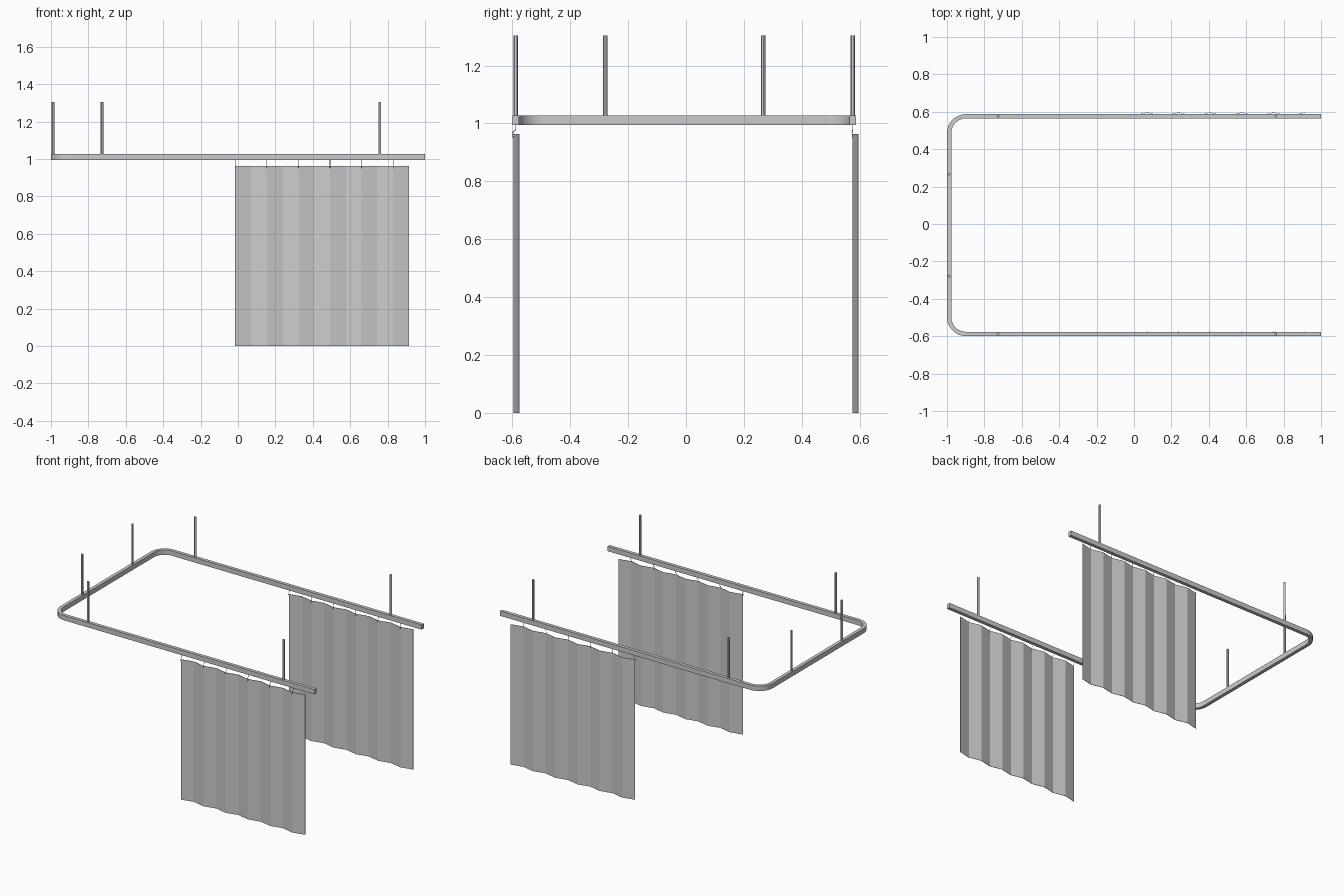
import bpy, bmesh, math
from mathutils import Vector

if "Cube" in bpy.data.objects:
    bpy.data.objects.remove(bpy.data.objects["Cube"])

Y_OFF = -0.006               # rail is slightly off the curtain centre line
RAIL_W, RAIL_Z0, RAIL_Z1 = 0.023, 0.995, 1.028
RAIL_Y = 0.582               # rail centre line half width
RAIL_X = -0.9885             # centre line of the cross run
ROD_TOP = 1.304


def add_object(name, bm):
    bmesh.ops.recalc_face_normals(bm, faces=bm.faces)
    mesh = bpy.data.meshes.new(name)
    bm.to_mesh(mesh)
    bm.free()
    ob = bpy.data.objects.new(name, mesh)
    bpy.context.collection.objects.link(ob)
    return ob


# U-shaped rail: rectangular section swept along a rounded path
def make_rail(radius=0.09, steps=7):
    path = [(1.0, -RAIL_Y, 0, -1)]
    for sy, a0 in ((-1, 270), (1, 180)):
        cx, cy = RAIL_X + radius, sy * (RAIL_Y - radius)
        for i in range(steps + 1):
            a = math.radians(a0 - 90 * i / steps)
            path.append((cx + radius * math.cos(a), cy + radius * math.sin(a),
                         math.cos(a), math.sin(a)))
    path.append((1.0, RAIL_Y, 0, 1))
    bm = bmesh.new()
    h = RAIL_W / 2
    section = [(-h, RAIL_Z0), (h, RAIL_Z0), (h, RAIL_Z1), (-h, RAIL_Z1)]
    rings = [[bm.verts.new((x + nx * o, y + ny * o + Y_OFF, z)) for o, z in section]
             for x, y, nx, ny in path]
    for a, b in zip(rings, rings[1:]):
        for i in range(4):
            j = (i + 1) % 4
            bm.faces.new((a[i], a[j], b[j], b[i]))
    bm.faces.new(rings[0])
    bm.faces.new(rings[-1])
    add_object("curtain_rail", bm)


# Ceiling rod
def make_rod(name, x, y):
    z0 = RAIL_Z1 - 0.004
    bm = bmesh.new()
    bmesh.ops.create_cone(bm, cap_ends=True, segments=12, radius1=0.0075,
                          radius2=0.0075, depth=ROD_TOP - z0)
    bmesh.ops.translate(bm, verts=bm.verts, vec=(x, y + Y_OFF, (z0 + ROD_TOP) / 2))
    ob = add_object(name, bm)
    bpy.context.view_layer.objects.active = ob
    ob.select_set(True)
    bpy.ops.object.shade_smooth_by_angle()
    ob.select_set(False)


# Pleated curtain sheet: pleats alternate front and back
PLEATS = [-0.015 + 0.0845 * i for i in range(12)]


def make_curtain(name, y):
    bm = bmesh.new()
    cols = []
    for i, x in enumerate(PLEATS):
        yy = y + (0.0095 if i % 2 else -0.0095)
        cols.append([bm.verts.new((x, yy, z)) for z in (0, 0.963)])
    for a, b in zip(cols, cols[1:]):
        bm.faces.new((a[0], b[0], b[1], a[1]))
    ob = add_object(name, bm)
    mod = ob.modifiers.new("thickness", 'SOLIDIFY')
    mod.thickness, mod.offset = 0.002, 0


# Wire hooks on the front pleats
def make_hooks(name, rail_y, y):
    curve = bpy.data.curves.new(name, 'CURVE')
    curve.dimensions = '3D'
    curve.bevel_depth, curve.bevel_resolution = 0.0015, 0
    curve.use_fill_caps = True
    for x in PLEATS[::2]:
        pts = [(x, rail_y, RAIL_Z0 + 0.003), (x, rail_y, 0.978),
               (x, y - 0.012, 0.97), (x, y - 0.012, 0.953), (x, y - 0.007, 0.953)]
        spline = curve.splines.new('POLY')
        spline.points.add(len(pts) - 1)
        for p, co in zip(spline.points, pts):
            p.co = (*co, 1)
    bpy.context.collection.objects.link(bpy.data.objects.new(name, curve))


make_rail()
for side, s in (("front", -1), ("back", 1)):
    make_rod(side + "_rod_inner", -0.727, s * RAIL_Y)
    make_rod(side + "_rod_outer", 0.758, s * RAIL_Y)
    make_rod(side + "_rod_cross", RAIL_X, s * 0.273)
    make_curtain(side + "_curtain", s * 0.586)
    make_hooks(side + "_hooks", s * RAIL_Y + Y_OFF, s * 0.586)
